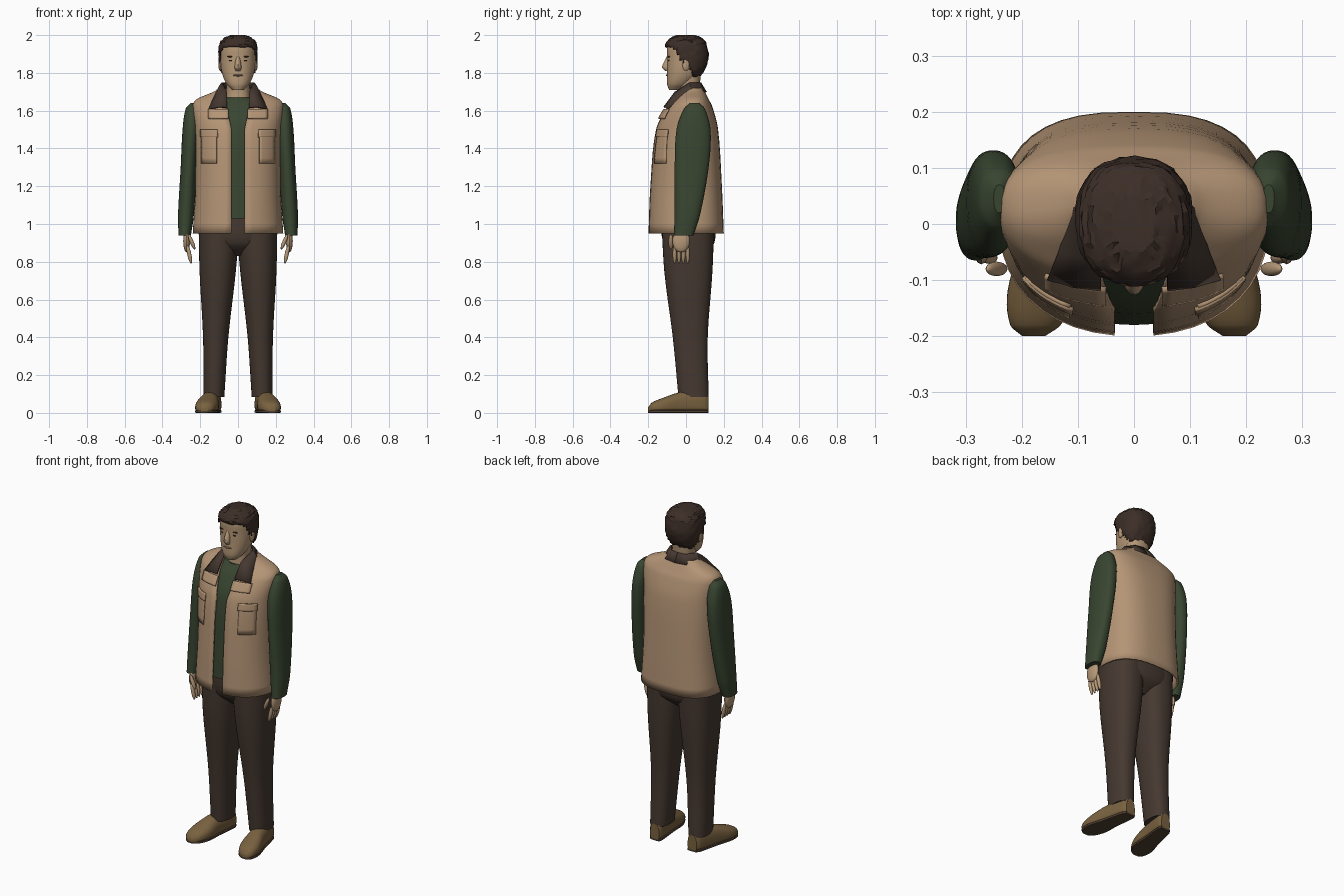
import bpy, bmesh, math, random
from math import pi, sin, cos, copysign
from mathutils import Vector

random.seed(4)
cube = bpy.data.objects.get("Cube")
if cube:
    bpy.data.objects.remove(cube)


def material(name, red, green, blue):
    mat = bpy.data.materials.new(name)
    mat.use_nodes = True
    mat.diffuse_color = (red, green, blue, 1)
    shader = next(n for n in mat.node_tree.nodes if n.type == 'BSDF_PRINCIPLED')
    shader.inputs["Base Color"].default_value = (red, green, blue, 1)
    return mat


tan_cloth = material("tan cloth", .46, .3, .18)
green_knit = material("green knit", .04, .06, .03)
brown_cloth = material("brown cloth", .06, .04, .03)
skin = material("skin", .47, .32, .19)
lip_colour = material("lip", .3, .17, .11)
hair_colour = material("dark hair", .045, .027, .02)
shoe_leather = material("shoe leather", .19, .12, .05)
sole_rubber = material("sole rubber", .08, .05, .03)


def finish(name, bm, mat, thickness=0, sharp=40):
    bmesh.ops.recalc_face_normals(bm, faces=bm.faces)
    mesh = bpy.data.meshes.new(name)
    bm.to_mesh(mesh)
    bm.free()
    mesh.materials.append(mat)
    part = bpy.data.objects.new(name, mesh)
    bpy.context.collection.objects.link(part)
    bpy.ops.object.select_all(action='DESELECT')
    part.select_set(True)
    bpy.context.view_layer.objects.active = part
    bpy.ops.object.shade_smooth_by_angle(angle=math.radians(sharp))
    if thickness:
        solid = part.modifiers.new("thickness", 'SOLIDIFY')
        solid.thickness = thickness


def section_at(rows, position):
    """Smoothly interpolated section: position, half width, low, high."""
    final = len(rows) - 1
    i = max(k for k in range(final) if k == 0 or rows[k][0] <= position)
    before, start, end, after = (Vector(rows[min(max(k, 0), final)])
                                 for k in range(i - 1, i + 3))
    span = end[0] - start[0]
    slope_in = (end - before) * (span / (end[0] - before[0]))
    slope_out = (after - start) * (span / (after[0] - start[0]))
    u = (position - start[0]) / span
    bend = (slope_in * (1 - u) - slope_out * u) * (u * (1 - u))
    return start.lerp(end, u * u * (3 - 2 * u)) + bend


def loft(name, rows, mat, side=1, centre=lambda position: 0, gap=None,
         front_power=2.2, back_power=2.4, middle=.5, along_y=False,
         thickness=0, remove=None, jitter=0, sharp=40, count=40, steps=5):
    """Skin rounded sections, upright or along y, with an optional front gap."""
    bm = bmesh.new()
    positions = [a[0] + (b[0] - a[0]) * k / steps
                 for a, b in zip(rows, rows[1:]) for k in range(steps)]
    rings = []
    for position in positions + [rows[-1][0]]:
        _, half, low, high = section_at(rows, position)
        centre_v = low + (high - low) * middle
        trim = 0
        if gap:
            trim = math.asin((gap(position) / half) ** (front_power / 2))
        ring = []
        for j in range(count + bool(gap)):
            angle = trim - pi / 2 + (pi - trim) * 2 * j / count
            front = sin(angle) < 0
            power = 2 / (front_power if front else back_power)
            reach = centre_v - low if front else high - centre_v
            x = centre(position) + copysign(half * abs(cos(angle)) ** power, cos(angle))
            v = centre_v + copysign(reach * abs(sin(angle)) ** power, sin(angle))
            place = (x * side, position, v) if along_y else (x * side, v, position)
            place = [c + random.uniform(-jitter, jitter) for c in place]
            place[2] = min(place[2], 2)
            ring.append(bm.verts.new(place))
        rings.append(ring)
    for lower, upper in zip(rings, rings[1:]):
        for j in range(count):
            k = (j + 1) % len(lower)
            bm.faces.new((lower[j], lower[k], upper[k], upper[j]))
    if not gap:
        bm.faces.new(rings[0])
        bm.faces.new(rings[-1])
    if remove:
        unwanted = [f for f in bm.faces if remove(f.calc_center_median())]
        bmesh.ops.delete(bm, geom=unwanted, context='FACES')
    finish(name, bm, mat, thickness, sharp)


def sheet(name, grid, mat, side):
    bm = bmesh.new()
    lines = [[bm.verts.new((x * side, y, z)) for x, y, z in line] for line in grid]
    for a, b in zip(lines, lines[1:]):
        for j in range(len(a) - 1):
            bm.faces.new((a[j], a[j + 1], b[j + 1], b[j]))
    finish(name, bm, mat, thickness=.008)


def ball(name, location, size, mat, side=1, lean=0):
    bm = bmesh.new()
    bmesh.ops.create_uvsphere(bm, u_segments=16, v_segments=10, radius=1)
    for vert in bm.verts:
        offset = Vector(c * s for c, s in zip(vert.co, size))
        offset.x += lean * offset.z
        vert.co = offset + Vector(location)
        vert.co.x *= side
    finish(name, bm, mat)


# Vest, open down the front
vest_rows = [(.95, .24, -.2, .2), (1.2, .225, -.19, .19), (1.5, .23, -.16, .17),
             (1.62, .24, -.1, .14), (1.66, .22, -.06, .12), (1.7, .13, -.03, .1),
             (1.72, .1, -.03, .09)]
loft("vest", vest_rows, tan_cloth, back_power=2.7, thickness=.01,
     gap=lambda z: .035 + max(0, z - 1.5) * .2)


def vest_panel(name, left, right, bottom, top, lift, side, cells=6):
    """Panel following the vest front."""
    grid = []
    for i in range(cells + 1):
        z = bottom + (top - bottom) * i / cells
        _, half, low, high = section_at(vest_rows, z)
        line = []
        for j in range(cells + 1):
            x = left + (right - left) * j / cells
            depth = (1 - (x / half) ** 2.2) ** (1 / 2.2)
            line.append((x, (low + high - (high - low) * depth) / 2 - lift, z))
        grid.append(line)
    sheet(name, grid, tan_cloth, side)


# Shirt, trouser seat and neck
shirt_rows = [(max(z, 1.03), half * .9, low * .9, high * .9)
              for z, half, low, high in vest_rows[:4]]
loft("shirt", shirt_rows + [(1.67, .065, -.05, .07)], green_knit)
loft("trouser_seat", [(.83, .05, -.05, .08), (.9, .19, -.12, .15),
                      (1.05, .21, -.13, .15)], brown_cloth)
loft("neck", [(1.6, .07, -.05, .07), (1.7, .06, -.04, .07),
              (1.8, .07, -.05, .08)], skin)

# Head, face and hair
head_rows = [(1.71, .03, -.09, -.03), (1.74, .06, -.1, .02), (1.8, .085, -.1, .08),
             (1.88, .094, -.1, .11), (1.94, .09, -.1, .1), (1.97, .07, -.08, .08),
             (1.99, .03, -.04, .04)]
loft("head", head_rows, skin)
loft("nose", [(1.81, .014, -.11, -.08), (1.83, .018, -.127, -.08),
              (1.89, .009, -.1, -.08)], skin, front_power=1.8, count=12)
ball("mouth", (0, -.1, 1.787), (.026, .006, .005), lip_colour)


def below_hairline(point):
    rise = min(max((.05 - point.y) / .12, 0), 1)
    return point.z < 1.775 + .155 * rise


margin = .009
hair_rows = [(z + .01 * (z > 1.9), half + margin, low - margin, high + margin)
             for z, half, low, high in head_rows[1:]]
loft("hair", hair_rows, hair_colour, remove=below_hairline, jitter=.003,
     sharp=20, thickness=.006)

# Collar edges, from the nape round to the front tip
inner_edge = [(0, .08, 1.75), (.05, .07, 1.75), (.085, .02, 1.75),
              (.06, -.06, 1.7), (.06, -.12, 1.62)]
outer_edge = [(0, .11, 1.7), (.07, .1, 1.7), (.11, .03, 1.71),
              (.135, -.05, 1.66), (.155, -.1, 1.61)]
fold = [(Vector(a) + Vector(b)) / 2 + Vector((0, -.004, .006))
        for a, b in zip(inner_edge, outer_edge)]

for side, word in ((1, "left_"), (-1, "right_")):
    sheet(word + "collar", [inner_edge, fold, outer_edge], brown_cloth, side)
    vest_panel(word + "lapel", .05, .16, 1.56, 1.61, .014, side)
    vest_panel(word + "pocket", .115, .195, 1.32, 1.5, .007, side)
    vest_panel(word + "pocket_flap", .11, .2, 1.46, 1.5, .012, side)

    # Sleeve and trouser leg
    loft(word + "sleeve",
         [(.94, .033, -.065, .04), (1.05, .042, -.06, .075), (1.3, .043, -.06, .12),
          (1.5, .045, -.05, .13), (1.61, .035, -.01, .1), (1.64, .01, .02, .07)],
         green_knit, side, centre=lambda z: .24 + .06 * (1.64 - z))
    loft(word + "trouser_leg",
         [(.085, .055, -.04, .12), (.4, .067, -.07, .115), (.75, .096, -.115, .14),
          (1.04, .11, -.13, .15)],
         brown_cloth, side, centre=lambda z: .13 - .03 * z)

    # Hand
    ball(word + "palm", (.272, -.026, .91), (.018, .046, .06), skin, side)
    for finger in range(4):
        ball(f"{word}finger_{finger}", (.258, .023 * finger - .06, .84),
             (.011, .011, .05), skin, side, lean=.2)
    ball(word + "thumb", (.245, -.08, .905), (.011, .013, .04), skin, side, lean=.4)

    # Shoe and sole
    shoe_rows = [(-.2, .02, .01, .03), (-.18, .045, .01, .055), (-.12, .06, .01, .08),
                 (-.03, .05, .01, .11), (.1, .04, .01, .12), (.12, .03, .01, .1)]
    sole_rows = [(y, half, 0, .015) for y, half, low, high in shoe_rows]
    loft(word + "shoe", shoe_rows, shoe_leather, side, along_y=True, front_power=4,
         middle=.3, centre=lambda y: .145 - .17 * y)
    loft(word + "sole", sole_rows, sole_rubber, side, along_y=True, front_power=7,
         back_power=7, centre=lambda y: .145 - .17 * y)

    # Ear, eye and brow
    ball(word + "ear", (.094, 0, 1.845), (.01, .02, .034), skin, side)
    ball(word + "eye", (.036, -.09, 1.866), (.013, .006, .004), hair_colour, side)
    ball(word + "brow", (.038, -.09, 1.886), (.022, .007, .004), hair_colour, side)
